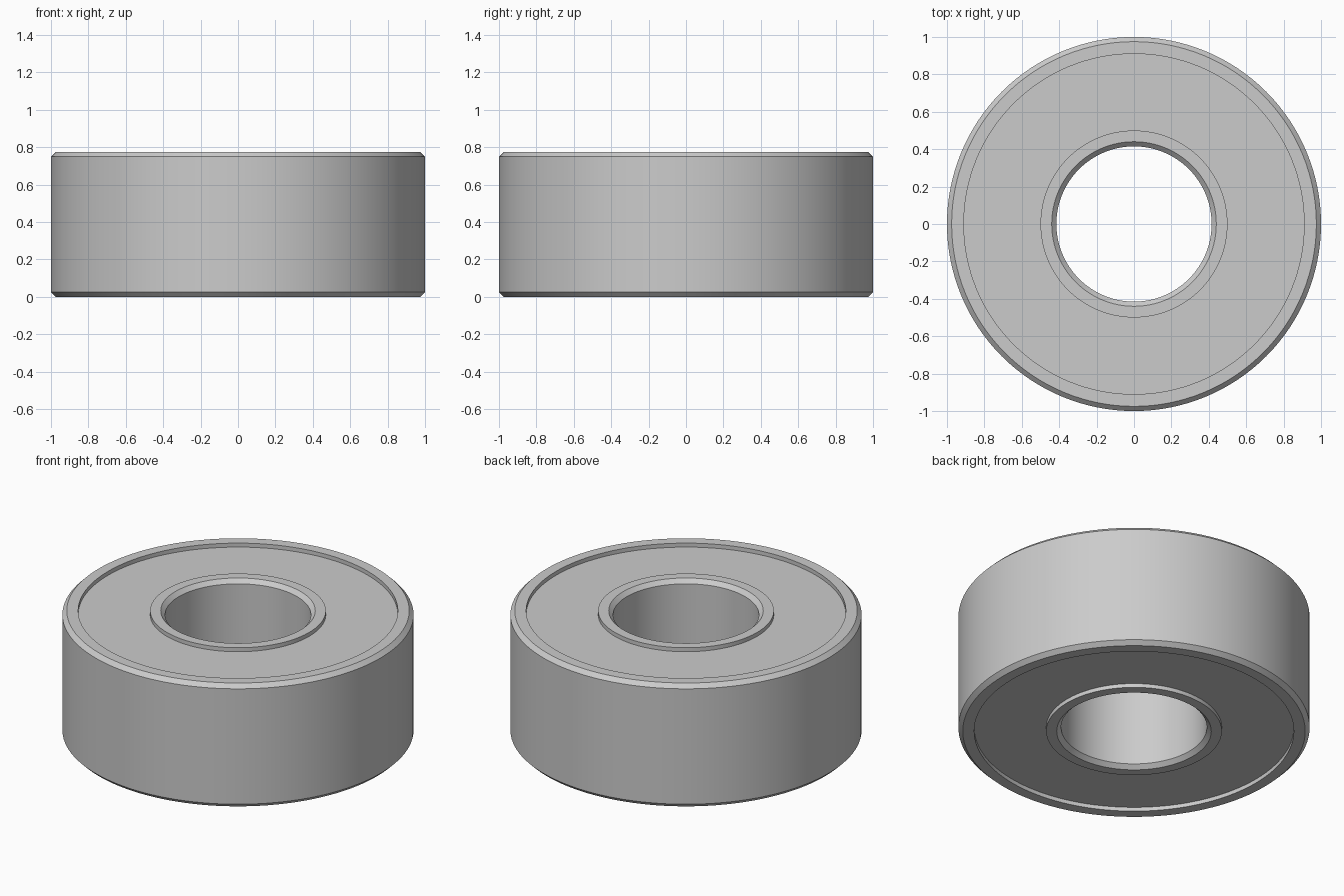
import bpy, bmesh, math

cube = bpy.data.objects.get("Cube")
if cube:
    bpy.data.objects.remove(cube, do_unlink=True)

HEIGHT = 0.775
CHAMFER = 0.025
RECESS = 0.025
OUTER, OUTER_LIP = 1.0, 0.91
BORE, INNER_LIP = 0.415, 0.5
SEGMENTS = 128

steel = bpy.data.materials.new("Steel grey")
steel.use_nodes = True
grey = (0.6, 0.6, 0.6, 1)
steel.diffuse_color = grey
steel.node_tree.nodes["Principled BSDF"].inputs["Base Color"].default_value = grey


def lathe(name, profile):
    """Turn a (radius, height) profile around z; the outside lies to its right."""
    bm = bmesh.new()
    rings = []
    for r, z in profile:
        angles = [math.tau * i / SEGMENTS for i in range(SEGMENTS)]
        rings.append([bm.verts.new((r * math.cos(a), r * math.sin(a), z)) for a in angles])
    for low, high in zip(rings, rings[1:]):
        for i in range(SEGMENTS):
            j = (i + 1) % SEGMENTS
            bm.faces.new((low[i], low[j], high[j], high[i]))
    mesh = bpy.data.meshes.new(name)
    bm.to_mesh(mesh)
    bm.free()
    mesh.materials.append(steel)
    obj = bpy.data.objects.new(name, mesh)
    bpy.context.collection.objects.link(obj)
    bpy.ops.object.select_all(action="DESELECT")
    obj.select_set(True)
    bpy.context.view_layer.objects.active = obj
    bpy.ops.object.shade_smooth_by_angle(angle=math.radians(30))
    return obj


def mirrored(lower_half):
    """Complete a profile with its reflection about mid height."""
    return lower_half + [(r, HEIGHT - z) for r, z in reversed(lower_half)]


# Outer race: recess wall, rim, chamfer, outside wall
lathe("outer_race", mirrored([(OUTER_LIP, RECESS), (OUTER_LIP, 0),
                              (OUTER - CHAMFER, 0), (OUTER, CHAMFER)]))

# Inner race: recess wall, rim, chamfer, bore
inner = mirrored([(INNER_LIP, RECESS), (INNER_LIP, 0),
                  (BORE + CHAMFER, 0), (BORE, CHAMFER)])
lathe("inner_race", inner[::-1])

# Recessed shields closing the gap between the races
lathe("lower_shield", [(INNER_LIP, RECESS), (OUTER_LIP, RECESS)])
lathe("upper_shield", [(OUTER_LIP, HEIGHT - RECESS), (INNER_LIP, HEIGHT - RECESS)])
